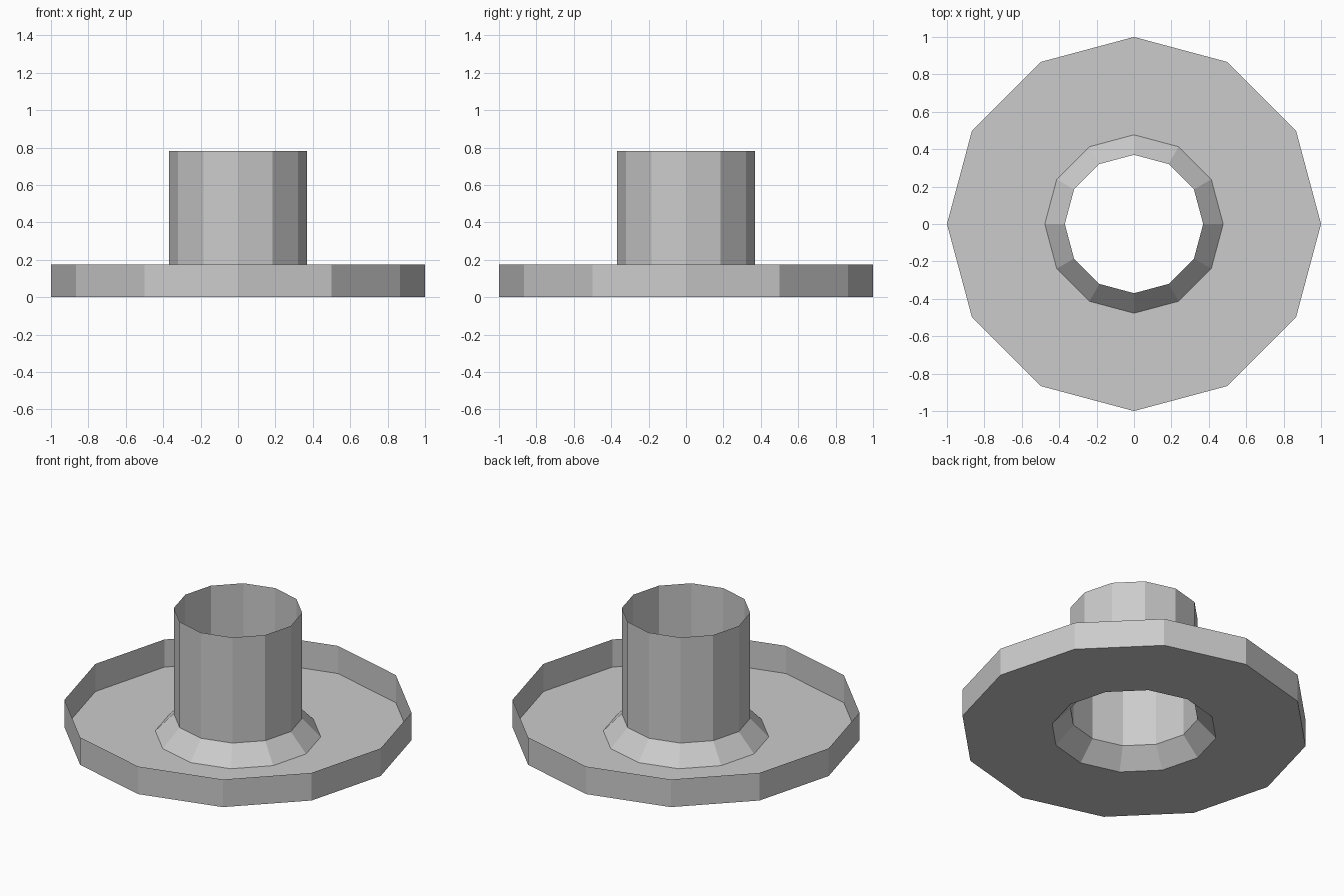
import bpy
from math import cos, sin, pi

if "Cube" in bpy.data.objects:
    bpy.data.objects.remove(bpy.data.objects["Cube"])

SIDES = 12


def lathe(name, profile):
    """Revolve an open (radius, z) profile into a thin faceted shell."""
    verts = [(r * cos(2 * pi * i / SIDES), r * sin(2 * pi * i / SIDES), z)
             for r, z in profile for i in range(SIDES)]
    faces = []
    for k in range(len(profile) - 1):
        a, b = k * SIDES, (k + 1) * SIDES
        for i in range(SIDES):
            j = (i + 1) % SIDES
            faces.append((a + i, b + i, b + j, a + j))
    mesh = bpy.data.meshes.new(name)
    mesh.from_pydata(verts, [], faces)
    obj = bpy.data.objects.new(name, mesh)
    bpy.context.collection.objects.link(obj)
    return obj


# Outer rim, flat dish floor, sloped collar and open tube in one thin shell
lathe("flanged_tube", [(1.0, 0.175), (1.0, 0.0), (0.477, 0.0),
                       (0.37, 0.113), (0.37, 0.782)])
